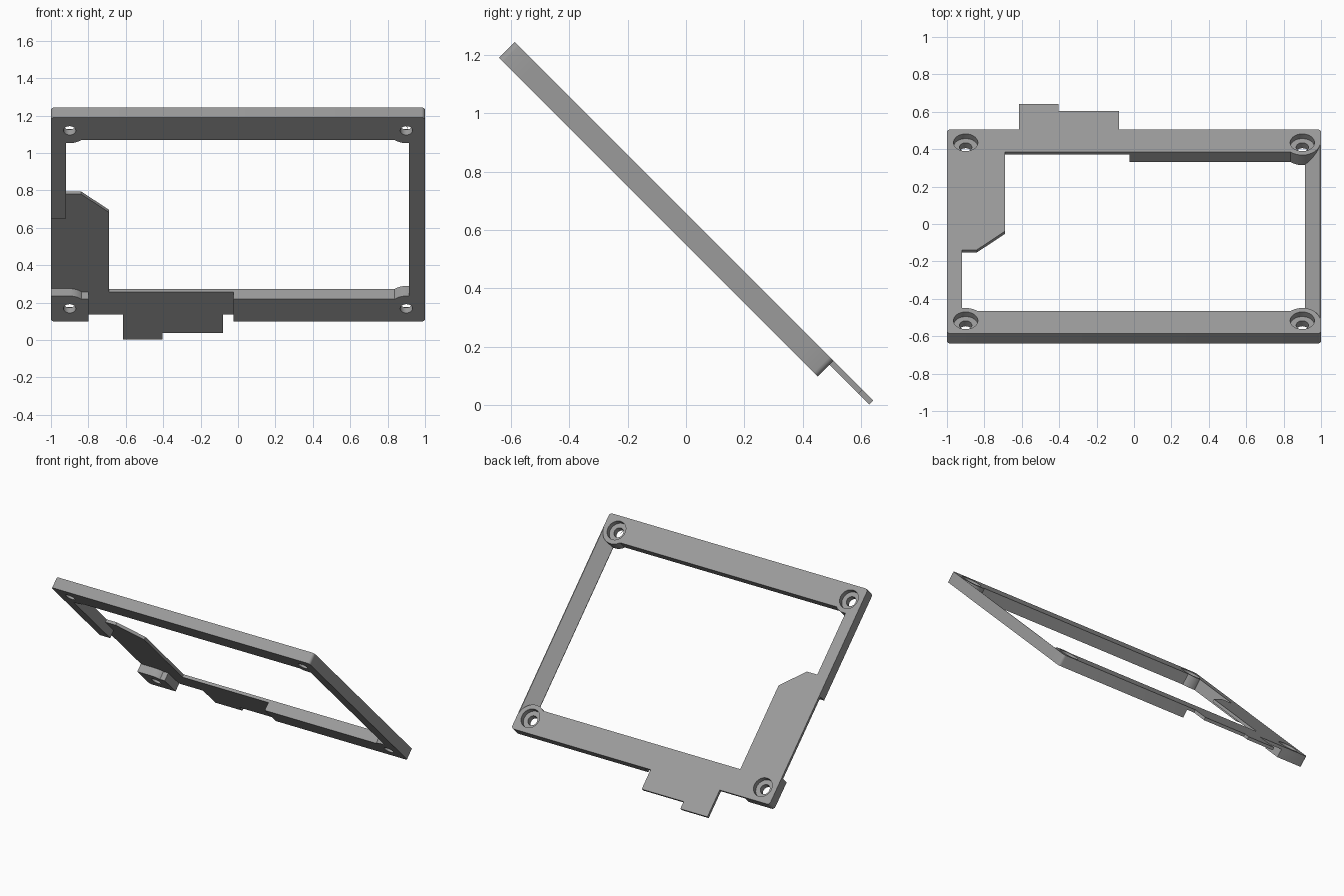
import bpy, bmesh, math
from mathutils import Matrix

if "Cube" in bpy.data.objects:
    bpy.data.objects.remove(bpy.data.objects["Cube"])

# Built flat: x across, v up the slope (stored as -y), w through the thickness
BASE, SKIN, TOP = 0.389, 0.445, 0.465
LOW, HIGH = -0.25, 1.294
HOLES = [(x, v) for x in (-0.9, 0.9) for v in (-0.151, 1.195)]

grey = bpy.data.materials.new("mid grey")
grey.diffuse_color = (0.33, 0.33, 0.33, 1)
grey.use_nodes = True
grey.node_tree.nodes["Principled BSDF"].inputs["Base Color"].default_value = grey.diffuse_color


def make(name, points, step):
    """Extrude a closed 3D outline along a step."""
    bm = bmesh.new()
    face = bm.faces.new([bm.verts.new(p) for p in points])
    ext = bmesh.ops.extrude_face_region(bm, geom=[face])
    bmesh.ops.translate(bm, vec=step, verts=[g for g in ext["geom"] if isinstance(g, bmesh.types.BMVert)])
    bmesh.ops.recalc_face_normals(bm, faces=bm.faces)
    mesh = bpy.data.meshes.new(name)
    bm.to_mesh(mesh)
    bm.free()
    mesh.materials.append(grey)
    ob = bpy.data.objects.new(name, mesh)
    bpy.context.collection.objects.link(ob)
    return ob


def slab(name, outline, w0=BASE, w1=TOP):
    return make(name, [(x, -v, w0) for x, v in outline], (0, 0, w1 - w0))


def disc(name, x, v, r, w0, w1, n=48):
    ring = [(x + r * math.cos(2 * math.pi * i / n), v + r * math.sin(2 * math.pi * i / n)) for i in range(n)]
    return slab(name, ring, w0, w1)


def corner(x, v, start, r=0.02, n=4):
    """Rounded outer corner, counter-clockwise from the start angle."""
    cx, cv = x - math.copysign(r, x), v + (r if v == LOW else -r)
    angles = [math.radians(start + 90 * i / n) for i in range(n + 1)]
    return [(cx + r * math.cos(a), cv + r * math.sin(a)) for a in angles]


def boolean(target, tool, operation):
    mod = target.modifiers.new(tool.name, "BOOLEAN")
    mod.object, mod.operation, mod.solver = tool, operation, "EXACT"
    bpy.context.view_layer.objects.active = target
    bpy.ops.object.modifier_apply(modifier=mod.name)
    bpy.data.objects.remove(tool)


# Upper bar, the body everything joins onto
frame = slab("bezel_frame", [(-1, 1.124), (0.915, 1.124), (0.915, 1.195), (1, 1.195)]
             + corner(1, HIGH, 0) + corner(-1, HIGH, 90))

parts = [
    # Left rail
    slab("left_rail", [(-1, 0.53), (-0.92, 0.53), (-0.92, 1.2), (-1, 1.2)]),
    # Right half of the lower bar
    slab("lower_bar", [(-0.025, -0.08), (-0.025, LOW)] + corner(1, LOW, 270)
         + [(1, -0.151), (0.915, -0.151), (0.915, -0.08)]),
    # Lower left mounting block
    slab("corner_block", corner(-1, LOW, 180) + [(-0.8, LOW), (-0.8, -0.08), (-0.9, -0.08),
                                                 (-0.9, -0.056), (-1, -0.056)]),
    # Thin cover plate with the stepped tab
    slab("cover_plate", corner(-1, LOW, 180) + [
        (-0.615, LOW), (-0.615, -0.442), (-0.405, -0.442), (-0.405, -0.39), (-0.08, -0.39),
        (-0.08, LOW), (0, LOW), (0, -0.08), (-0.69, -0.08), (-0.69, 0.52), (-0.84, 0.66), (-1, 0.66)],
        SKIN, TOP),
    # Right rail, sloping down towards the opening
    make("right_rail", [(0.915, 0.151, BASE), (1, 0.151, BASE), (1, 0.151, TOP),
                        (0.995, 0.151, TOP), (0.915, 0.151, BASE + 0.004)], (0, -1.346, 0)),
]
# Screw bosses
parts += [disc("boss", x, v, 0.095, BASE, TOP) for x, v in HOLES]
for part in parts:
    boolean(frame, part, "UNION")

# Counterbored screw holes
for x, v in HOLES:
    boolean(frame, disc("screw_hole", x, v, 0.033, 0.3, 0.6), "DIFFERENCE")
    boolean(frame, disc("counterbore", x, v, 0.065, 0.43, 0.6), "DIFFERENCE")

# Lean the frame back and smooth the round parts
frame.data.transform(Matrix.Rotation(math.radians(-45), 4, "X"))
bpy.ops.object.select_all(action="DESELECT")
frame.select_set(True)
bpy.context.view_layer.objects.active = frame
bpy.ops.object.shade_smooth_by_angle(angle=math.radians(30))
